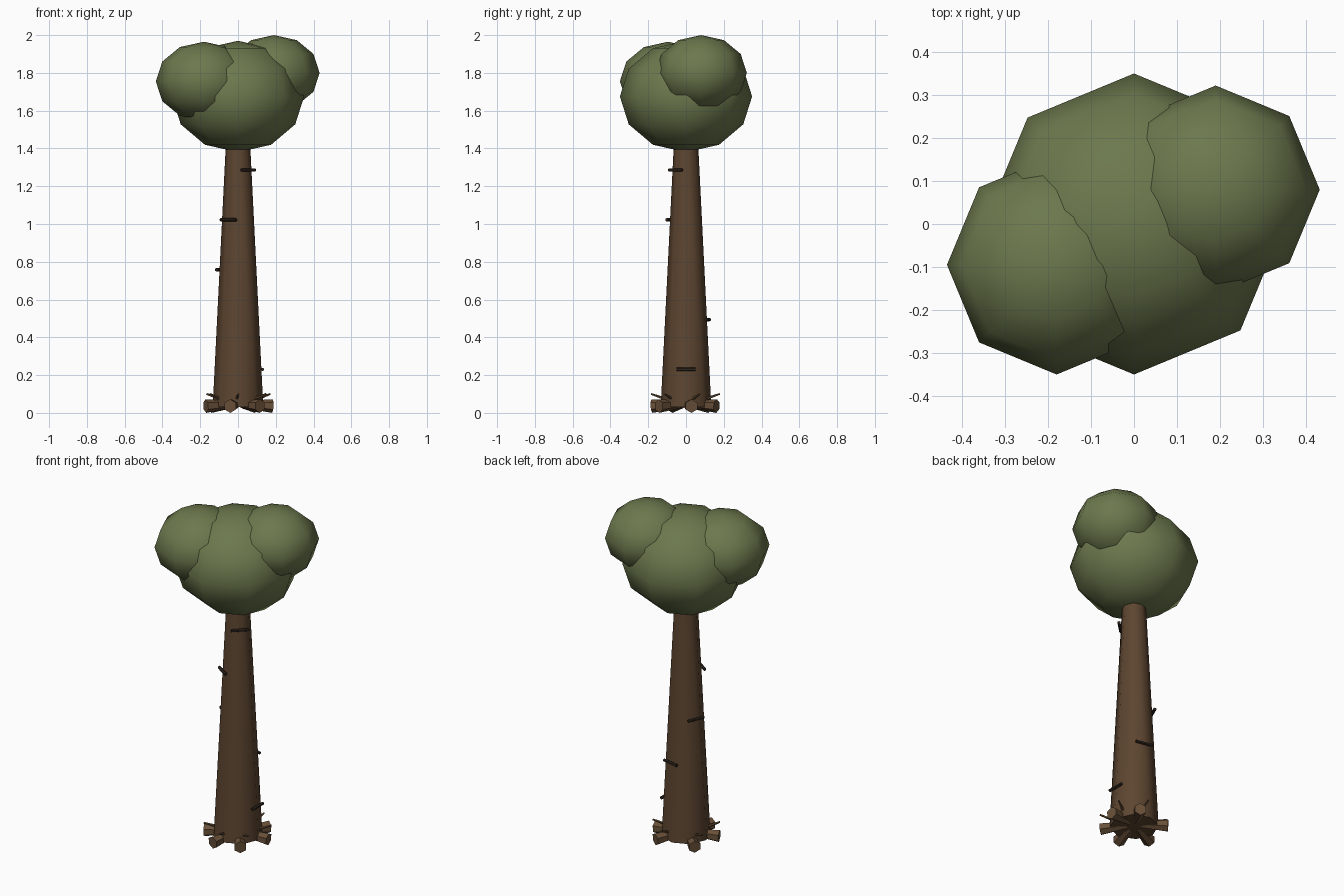
import bpy
from math import sin, cos, radians
from mathutils import Vector

if "Cube" in bpy.data.objects:
    bpy.data.objects.remove(bpy.data.objects["Cube"])


def material(name, rgb):
    m = bpy.data.materials.new(name)
    m.diffuse_color = (*rgb, 1)
    m.use_nodes = True
    m.node_tree.nodes["Principled BSDF"].inputs["Base Color"].default_value = m.diffuse_color
    return m


LEAF = material("leaf", (0.15, 0.19, 0.075))
BARK = material("bark", (0.11, 0.06, 0.03))
ROOT = material("root_wood", (0.14, 0.08, 0.04))
DARK = material("dark_bark", (0.03, 0.02, 0.014))


def finish(name, mat, angle):
    ob = bpy.context.object
    ob.name = name
    ob.data.materials.append(mat)
    bpy.ops.object.shade_smooth_by_angle(angle=radians(angle))
    return ob


def rod(name, a, b, r1, r2, sides, mat, angle=50):
    """Tapered rod from point a to point b."""
    a, b = Vector(a), Vector(b)
    d = b - a
    bpy.ops.mesh.primitive_cone_add(
        vertices=sides, radius1=r1, radius2=r2, depth=d.length,
        location=(a + b) / 2, rotation=d.to_track_quat('Z', 'Y').to_euler())
    return finish(name, mat, angle)


def polar(r, deg, z):
    return Vector((r * cos(radians(deg)), r * sin(radians(deg)), z))


def leaf_ball(name, loc, r, rz):
    bpy.ops.mesh.primitive_uv_sphere_add(segments=8, ring_count=6, radius=1, location=loc)
    bpy.context.object.scale = (r, r, rz)
    bpy.ops.object.transform_apply(location=False, rotation=False, scale=True)
    finish(name, LEAF, 80)


# Trunk
Z0, Z1, R0, R1 = 0.03, 1.45, 0.134, 0.063
bpy.ops.mesh.primitive_cone_add(vertices=8, radius1=R0, radius2=R1, depth=Z1 - Z0,
                                location=(0, 0, (Z0 + Z1) / 2))
finish("trunk", BARK, 60)

# Crown: one large ball and two smaller ones
leaf_ball("crown_main", (0, 0, 1.675), 0.35, 0.295)
leaf_ball("crown_left", (-0.18, -0.095, 1.755), 0.255, 0.21)
leaf_ball("crown_right", (0.19, 0.08, 1.8), 0.242, 0.2)

# Bark ridges spiralling up the trunk
for i in range(5):
    z = 0.23 + 0.264 * i
    ang = 78.5 * i
    r = R0 + (R1 - R0) * (z - Z0) / (Z1 - Z0) + 0.006
    mid = polar(r, ang, z)
    side = polar(0.05, ang + 90, 0)
    rod(f"bark_ridge_{i + 1}", mid - side, mid + side, 0.009, 0.009, 6, DARK)

# Roots, each with a small twig above
for i, ang in enumerate((9, 61, 140, 203, 257, 309)):
    rod(f"root_{i + 1}", polar(0.04, ang, 0.045), polar(0.185, ang, 0.036),
        0.02, 0.036, 6, ROOT)
    rod(f"root_twig_{i + 1}", polar(0.1, ang + 8, 0.07), polar(0.185, ang + 14, 0.1),
        0.009, 0.005, 5, ROOT)
